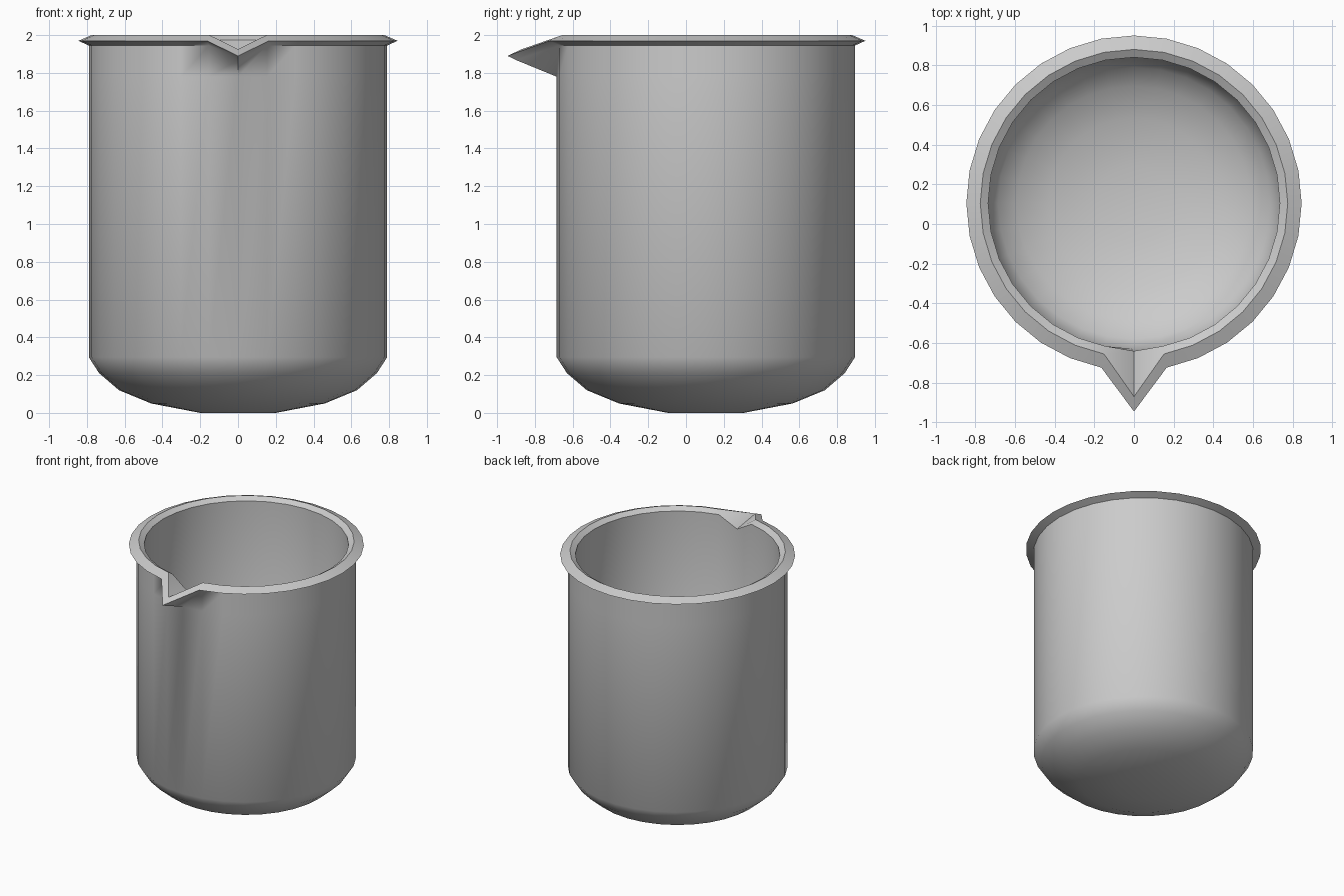
import bpy, bmesh
from math import sin, cos, pi, radians

cube = bpy.data.objects.get("Cube")
if cube:
    bpy.data.objects.remove(cube, do_unlink=True)

SIDES = 32
CENTRE_Y = 0.105

# Vessel wall (radius, height): outer base, wall, rolled rim, then inner wall and floor
PROFILE = [
    (0.20, 0.0), (0.46, 0.05), (0.63, 0.12), (0.735, 0.21), (0.79, 0.295),
    (0.79, 1.78), (0.79, 1.945), (0.845, 1.97), (0.775, 2.0), (0.735, 1.975),
    (0.735, 0.31), (0.685, 0.235), (0.59, 0.16), (0.43, 0.095), (0.19, 0.05),
]
# Spout: front points of the rim rings, pulled forward and down (ring: y, z)
SPOUT = {6: (-0.90, 1.868), 7: (-0.945, 1.89), 8: (-0.87, 1.925), 9: (-0.64, 1.89)}


def make_material(name, colour):
    mat = bpy.data.materials.new(name)
    mat.use_nodes = True
    mat.diffuse_color = colour
    mat.node_tree.nodes["Principled BSDF"].inputs["Base Color"].default_value = colour
    return mat


# Lathe the profile ring by ring, first point of each ring at the front
bm = bmesh.new()
rings = []
for i, (radius, height) in enumerate(PROFILE):
    ring = []
    for k in range(SIDES):
        a = 2 * pi * k / SIDES - pi / 2
        ring.append(bm.verts.new((radius * cos(a), CENTRE_Y + radius * sin(a), height)))
    if i in SPOUT:
        ring[0].co.y, ring[0].co.z = SPOUT[i]
    rings.append(ring)

for low, high in zip(rings, rings[1:]):
    for k in range(SIDES):
        n = (k + 1) % SIDES
        bm.faces.new((low[k], low[n], high[n], high[k]))

# Underside and inner floor
bm.faces.new(list(reversed(rings[0])))
bm.faces.new(rings[-1])

mesh = bpy.data.meshes.new("beaker")
bm.to_mesh(mesh)
bm.free()
beaker = bpy.data.objects.new("beaker", mesh)
bpy.context.collection.objects.link(beaker)
mesh.materials.append(make_material("light grey", (0.6, 0.6, 0.6, 1.0)))

# Smooth shading with the spout and inner rim edge kept sharp
bpy.ops.object.select_all(action="DESELECT")
beaker.select_set(True)
bpy.context.view_layer.objects.active = beaker
bpy.ops.object.shade_smooth_by_angle(angle=radians(50))
